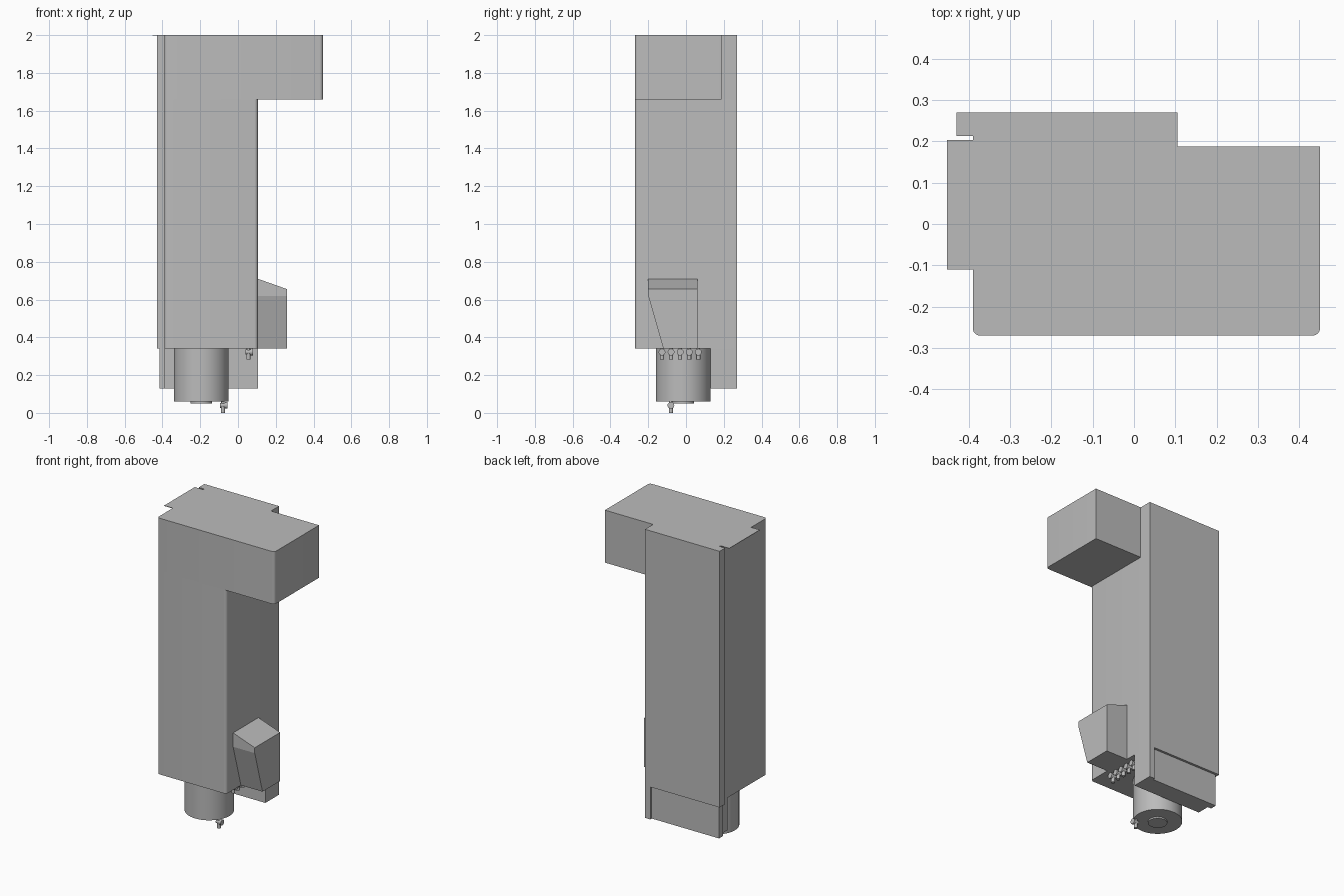
import bpy, bmesh, math
from mathutils import Vector, Matrix

if "Cube" in bpy.data.objects:
    bpy.data.objects.remove(bpy.data.objects["Cube"])

grey = bpy.data.materials.new("machine_grey")
grey.diffuse_color = (0.5, 0.5, 0.5, 1)
grey.use_nodes = True
grey.node_tree.nodes["Principled BSDF"].inputs["Base Color"].default_value = grey.diffuse_color


def finish(name, bm, smooth=False):
    bmesh.ops.recalc_face_normals(bm, faces=bm.faces)
    me = bpy.data.meshes.new(name)
    bm.to_mesh(me)
    bm.free()
    me.materials.append(grey)
    ob = bpy.data.objects.new(name, me)
    bpy.context.collection.objects.link(ob)
    if smooth:
        bpy.ops.object.select_all(action='DESELECT')
        ob.select_set(True)
        bpy.context.view_layer.objects.active = ob
        bpy.ops.object.shade_smooth_by_angle(angle=math.radians(30))
    return ob


def prism(name, outline, z0, z1, smooth=False):
    """Extrude a plan outline (x, y) from z0 to z1."""
    bm = bmesh.new()
    face = bm.faces.new([bm.verts.new((x, y, z0)) for x, y in outline])
    new = bmesh.ops.extrude_face_region(bm, geom=[face])["geom"]
    bmesh.ops.translate(bm, vec=(0, 0, z1 - z0),
                        verts=[v for v in new if isinstance(v, bmesh.types.BMVert)])
    return finish(name, bm, smooth)


def arc(cx, cy, r, a0, a1, n=6):
    """Points on a rounded corner."""
    return [(cx + r * math.cos(math.radians(a0 + (a1 - a0) * i / n)),
             cy + r * math.sin(math.radians(a0 + (a1 - a0) * i / n))) for i in range(n + 1)]


def add_cylinder(bm, centre, r, length, axis='Z', n=24):
    turn = {'Z': Matrix(), 'X': Matrix.Rotation(math.pi / 2, 4, 'Y'),
            'Y': Matrix.Rotation(math.pi / 2, 4, 'X')}[axis]
    bmesh.ops.create_cone(bm, cap_ends=True, segments=n, radius1=r, radius2=r, depth=length,
                          matrix=Matrix.Translation(Vector(centre)) @ turn)


R = 0.018
FRONT, BACK = -0.27, 0.27
LEFT, RIGHT = -0.39, 0.105

# Main cabinet up to the arm, with rounded front corners and a grooved back flange
left_back = [(RIGHT, BACK), (-0.43, BACK), (-0.43, 0.213), (LEFT, 0.213)]
left_front = arc(LEFT + R, FRONT + R, R, 180, 270)
prism("cabinet", left_back + left_front + arc(RIGHT - R, FRONT + R, R, 270, 360),
      0.34, 1.66, True)

# Cabinet head with the overhanging arm
prism("head_and_arm", left_back + left_front + arc(0.45 - R, FRONT + R, R, 270, 360)
      + [(0.45, 0.187), (RIGHT, 0.187)], 1.66, 2.0, True)

# Thin top sheet sticking out on the left
prism("top_sheet", [(-0.452, -0.11), (LEFT, -0.11), (LEFT, 0.203), (-0.452, 0.203)],
      1.997, 2.0)

# Lower back panel, recessed except for a strip at the right
prism("lower_back_panel", [(RIGHT, 0.13), (RIGHT, BACK), (0.067, BACK), (0.067, 0.255),
      (-0.415, 0.255), (-0.415, 0.213), (LEFT, 0.213), (LEFT, 0.13)], 0.13, 0.34)

# Side hood with a sloping top and a tapering front
bm = bmesh.new()
side = [(-0.12, 0.34), (0.06, 0.34), (0.06, 0.71), (-0.2, 0.71), (-0.2, 0.62)]
inner = [bm.verts.new((RIGHT, y, z)) for y, z in side]
outer = [bm.verts.new((0.26, y, 0.655 if z > 0.7 else z)) for y, z in side]
bm.faces.new(inner)
bm.faces.new(outer)
for i in range(5):
    j = (i + 1) % 5
    bm.faces.new((inner[i], inner[j], outer[j], outer[i]))
finish("side_hood", bm)

# Round bottom vessel with its outlet boss
bm = bmesh.new()
add_cylinder(bm, (-0.195, -0.015, 0.2), 0.145, 0.28, n=64)
finish("vessel", bm, True)
bm = bmesh.new()
add_cylinder(bm, (-0.195, -0.015, 0.058), 0.057, 0.016, n=48)
finish("outlet_boss", bm, True)


def valve(name, x, y, z, top):
    """Small valve: a round body lying along x, a spout below and a neck above."""
    bm = bmesh.new()
    add_cylinder(bm, (x, y, z), 0.013, 0.03, 'X', 16)
    add_cylinder(bm, (x + 0.018, y, z), 0.018, 0.012, 'X', 16)
    add_cylinder(bm, (x, y, z - 0.02), 0.011, 0.04, 'Z', 16)
    add_cylinder(bm, (x, y, (z + top) / 2), 0.009, top - z, 'Z', 16)
    finish(name, bm, True)


# Row of side valves and one drain valve
for i in range(5):
    valve(f"side_valve_{i + 1}", 0.055, -0.127 + i * 0.048, 0.322, 0.34)
valve("drain_valve", -0.08, -0.08, 0.04, 0.065)
